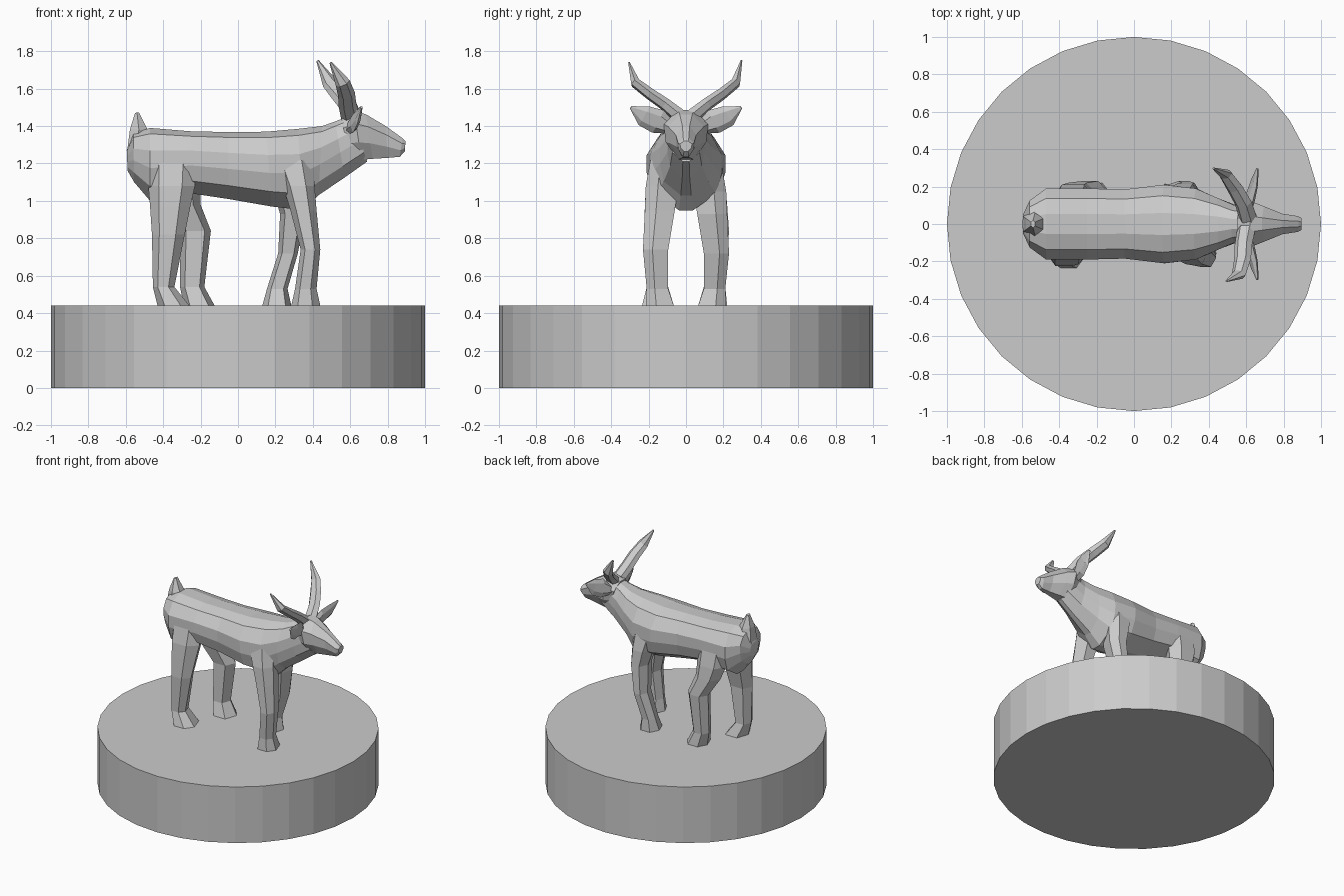
import bpy, bmesh, math
from mathutils import Vector

grey = bpy.data.materials.new("stone_grey")
grey.diffuse_color = (0.6, 0.6, 0.6, 1)


def loft(name, rings):
    """Skin a closed solid over rings with equal point counts."""
    bm = bmesh.new()
    loops = [[bm.verts.new(p) for p in ring] for ring in rings]
    n = len(loops[0])
    for a, b in zip(loops, loops[1:]):
        for i in range(n):
            j = (i + 1) % n
            bm.faces.new((a[i], a[j], b[j], b[i]))
    bm.faces.new(loops[0])
    bm.faces.new(loops[-1])
    bmesh.ops.recalc_face_normals(bm, faces=bm.faces)
    mesh = bpy.data.meshes.new(name)
    bm.to_mesh(mesh)
    bm.free()
    mesh.materials.append(grey)
    obj = bpy.data.objects.new(name, mesh)
    bpy.context.collection.objects.link(obj)
    return obj


def spine_rings(half, stations):
    """Mirror a half section and hang it between top and bottom points."""
    section = half + [(-u, v) for u, v in reversed(half)]
    rings = []
    for tx, tz, bx, bz, w, y in stations:
        top, bot = Vector((tx, y, tz)), Vector((bx, y, bz))
        rings.append([bot.lerp(top, (v + 1) / 2) + Vector((0, u * w, 0))
                      for u, v in section])
    return rings


def tube_rings(path, radii, wide, sides=6):
    """Elliptical rings square to a path; radii are (along wide, across)."""
    pts = [Vector(p) for p in path]
    rings = []
    for i, p in enumerate(pts):
        d = (pts[min(i + 1, len(pts) - 1)] - pts[max(i - 1, 0)]).normalized()
        s = (Vector(wide) - d * d.dot(Vector(wide))).normalized()
        t = d.cross(s)
        a, b = radii[i]
        rings.append([p + s * a * math.cos(k * math.tau / sides)
                      + t * b * math.sin(k * math.tau / sides)
                      for k in range(sides)])
    return rings


# Round plinth
loft("plinth", [[(math.cos(k * math.tau / 32), math.sin(k * math.tau / 32), z)
                 for k in range(32)] for z in (0, 0.44)])

# Torso and neck
barrel = [(.28, 1), (.72, .84), (1, .38), (1, -.1), (.85, -.6), (.2, -1)]
loft("torso_and_neck", spine_rings(barrel, [
    (-.595, 1.27, -.59, 1.16, .05, 0),
    (-.56, 1.36, -.555, 1.1, .125, 0),
    (-.47, 1.39, -.47, 1.0, .19, 0),
    (-.25, 1.372, -.25, 1.04, .19, 0),
    (-.05, 1.368, -.05, 1.01, .185, 0),
    (.15, 1.37, .18, .97, .21, 0),
    (.32, 1.385, .35, .95, .19, 0),
    (.45, 1.40, .43, 1.03, .14, 0),
    (.52, 1.425, .57, 1.125, .10, 0),
    (.61, 1.46, .69, 1.21, .085, 0)]))

# Upturned tail
loft("tail", tube_rings(
    [(-.545, 0, 1.14), (-.55, 0, 1.26), (-.53, 0, 1.38), (-.54, 0, 1.472)],
    [(.07, .035), (.085, .05), (.06, .055), (.02, .012)], (0, 1, 0)))

# Wedge shaped head
skull = [(.35, 1), (1, .45), (.9, -.3), (.35, -1)]
loft("head", spine_rings(skull, [
    (.55, 1.45, .60, 1.23, .09, 0),
    (.62, 1.485, .66, 1.22, .12, 0),
    (.685, 1.462, .72, 1.225, .095, 0),
    (.79, 1.40, .80, 1.23, .055, 0),
    (.88, 1.335, .865, 1.236, .042, 0),
    (.895, 1.32, .893, 1.265, .032, 0)]))

# Legs: height, back x, front x, inner y, outer y
LEGS = {
    "front_leg_right": (-1, [(1.22, .18, .40, .05, .19), (1.08, .24, .41, .04, .215),
                             (.95, .28, .42, .06, .22), (.74, .335, .44, .095, .23),
                             (.53, .305, .42, .095, .21), (.44, .285, .44, .065, .215)]),
    "front_leg_left": (1, [(1.2, .14, .36, .05, .19), (1.05, .19, .36, .04, .215),
                           (.93, .225, .36, .06, .22), (.72, .215, .32, .095, .23),
                           (.53, .155, .265, .095, .21), (.44, .13, .285, .065, .215)]),
    "rear_leg_right": (-1, [(1.25, -.48, -.22, .05, .18), (1.08, -.48, -.23, .04, .215),
                            (.97, -.47, -.255, .06, .22), (.82, -.46, -.285, .095, .225),
                            (.54, -.455, -.34, .095, .21), (.44, -.43, -.26, .065, .235)]),
    "rear_leg_left": (1, [(1.25, -.46, -.2, .05, .18), (1.08, -.44, -.2, .04, .21),
                          (.98, -.40, -.2, .06, .22), (.84, -.31, -.145, .095, .23),
                          (.54, -.31, -.18, .095, .21), (.44, -.29, -.125, .065, .22)]),
}
for name, (side, stations) in LEGS.items():
    rings = []
    for z, x0, x1, y0, y1 in stations:
        cx, cy, rx, ry = (x0 + x1) / 2, (y0 + y1) / 2, (x1 - x0) / 2, (y1 - y0) / 2
        rings.append([(cx + u * rx, side * (cy + v * ry), z) for u, v in
                      ((1, .25), (.45, 1), (-.55, 1), (-1, .1), (-.6, -1), (.6, -1))])
    loft(name, rings)

# Swept horns, turned slightly with the head
HORNS = {
    "horn_left": [(.61, .03, 1.45), (.585, .11, 1.515), (.54, .19, 1.57),
                  (.49, .265, 1.63), (.425, .297, 1.75)],
    "horn_right": [(.60, -.03, 1.45), (.585, -.11, 1.515), (.58, -.19, 1.57),
                   (.56, -.27, 1.63), (.495, -.305, 1.74)],
}
for name, path in HORNS.items():
    loft(name, tube_rings(path, [(.05, .04), (.048, .034), (.046, .031),
                                 (.04, .028), (.007, .005)], (1, 0, .25)))

# Leaf shaped ears
for name, s in (("ear_left", 1), ("ear_right", -1)):
    loft(name, tube_rings(
        [(.60, s * .07, 1.385), (.625, s * .15, 1.425), (.645, s * .225, 1.455),
         (.66, s * .295, 1.50)],
        [(.03, .028), (.068, .022), (.058, .016), (.008, .006)], (.25, 0, 1)))
